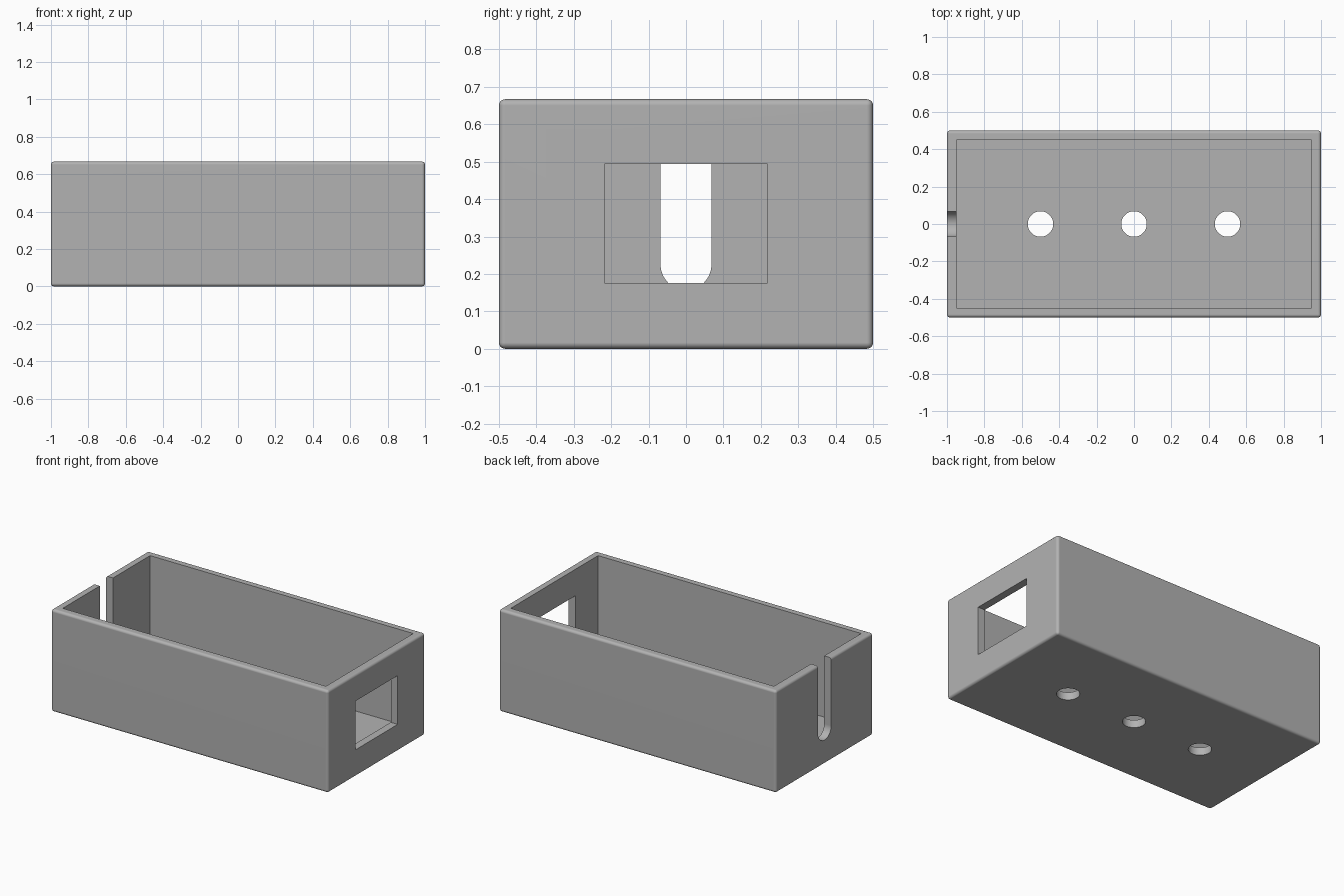
import bpy, bmesh, math
from mathutils import Matrix

cube = bpy.data.objects.get("Cube")
if cube:
    bpy.data.objects.remove(cube, do_unlink=True)

LENGTH, DEPTH, HEIGHT = 2.0, 1.0, 0.667
WALL, ROUND = 0.05, 0.0167
HOLE_R, SLOT_Z = 0.068, 0.225


def make_object(name, bm):
    mesh = bpy.data.meshes.new(name)
    bm.to_mesh(mesh)
    bm.free()
    obj = bpy.data.objects.new(name, mesh)
    bpy.context.collection.objects.link(obj)
    return obj


def box(name, x, y, z, bevel=0):
    """Box spanning the given (min, max) ranges, with optional rounded edges."""
    bm = bmesh.new()
    bmesh.ops.create_cube(bm, size=1)
    spans = (x, y, z)
    for v in bm.verts:
        v.co = [lo + (c + 0.5) * (hi - lo) for c, (lo, hi) in zip(v.co, spans)]
    if bevel:
        bmesh.ops.bevel(bm, geom=bm.edges[:], offset=bevel, segments=5,
                        profile=0.5, affect='EDGES')
    return make_object(name, bm)


def drill(name, x):
    """Vertical round cutter through the floor."""
    bm = bmesh.new()
    bmesh.ops.create_cone(bm, cap_ends=True, segments=48, radius1=HOLE_R,
                          radius2=HOLE_R, depth=4 * WALL,
                          matrix=Matrix.Translation((x, 0, 0)))
    return make_object(name, bm)


def slot(name):
    """Open-topped slot with a round bottom, extruded through the left-hand end wall."""
    bm = bmesh.new()
    steps = 24
    arc = [math.pi + math.pi * i / steps for i in range(steps + 1)]
    outline = [(HOLE_R * math.cos(a), SLOT_Z + HOLE_R * math.sin(a)) for a in arc]
    outline += [(HOLE_R, 1), (-HOLE_R, 1)]
    face = bm.faces.new([bm.verts.new((-1.1, y, z)) for y, z in outline])
    side = bmesh.ops.extrude_face_region(bm, geom=[face])["geom"]
    moved = [g for g in side if isinstance(g, bmesh.types.BMVert)]
    bmesh.ops.translate(bm, verts=moved, vec=(0.2, 0, 0))
    bmesh.ops.recalc_face_normals(bm, faces=bm.faces)
    return make_object(name, bm)


# Rounded outer block
hx, hy = LENGTH / 2, DEPTH / 2
tray = box("open_box", (-hx, hx), (-hy, hy), (0, HEIGHT), ROUND)

# Cavity, end window, cable slot and floor holes
cutters = [
    box("cavity_cutter", (-hx + WALL, hx - WALL), (-hy + WALL, hy - WALL), (WALL, 1)),
    box("window_cutter", (0.9, 1.1), (-0.218, 0.218), (0.176, 0.494)),
    slot("slot_cutter"),
]
cutters += [drill("floor_hole_cutter", x) for x in (-0.5, 0, 0.5)]

bpy.context.view_layer.objects.active = tray
tray.select_set(True)
for cutter in cutters:
    mod = tray.modifiers.new("cut", 'BOOLEAN')
    mod.operation, mod.solver, mod.object = 'DIFFERENCE', 'EXACT', cutter
    bpy.ops.object.modifier_apply(modifier=mod.name)
    bpy.data.objects.remove(cutter, do_unlink=True)

# Plain grey plastic
grey = bpy.data.materials.new("grey_plastic")
grey.use_nodes = True
colour = (0.45, 0.45, 0.45, 1)
grey.diffuse_color = colour
grey.node_tree.nodes["Principled BSDF"].inputs["Base Color"].default_value = colour
tray.data.materials.clear()
tray.data.materials.append(grey)

# Smooth rounded edges, flat walls
bpy.ops.object.shade_smooth_by_angle(angle=math.radians(30))
weighted = tray.modifiers.new("weighted_normals", 'WEIGHTED_NORMAL')
weighted.keep_sharp = True
